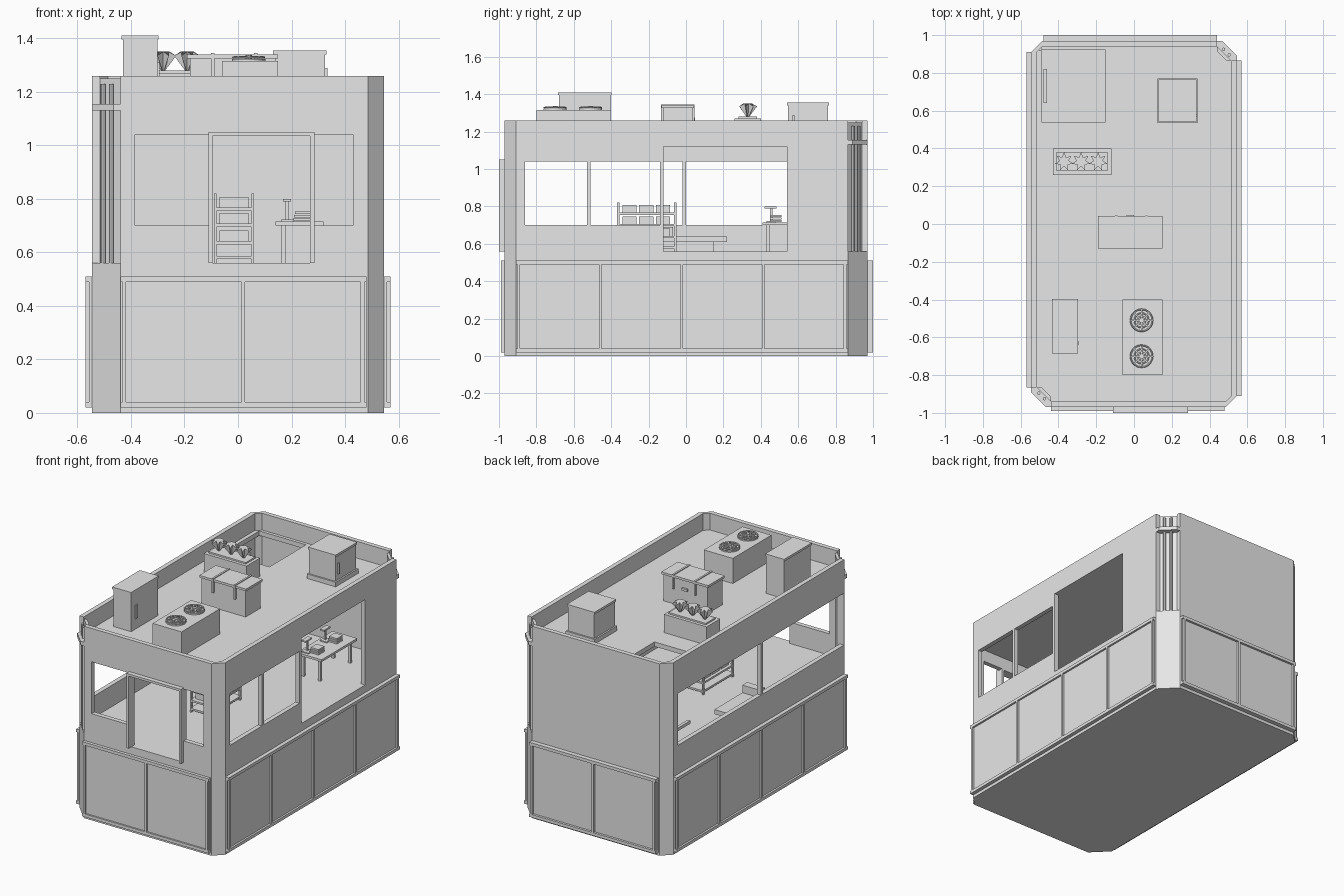
import bpy, bmesh, math
from mathutils import Matrix, Vector

if "Cube" in bpy.data.objects:
    bpy.data.objects.remove(bpy.data.objects["Cube"], do_unlink=True)

grey = bpy.data.materials.new("plain_grey")
grey.use_nodes = True
grey.diffuse_color = (.8, .8, .8, 1)
grey.node_tree.nodes["Principled BSDF"].inputs["Base Color"].default_value = grey.diffuse_color


def finish(name, bm):
    """Turn a bmesh into a named grey object."""
    bmesh.ops.recalc_face_normals(bm, faces=bm.faces)
    mesh = bpy.data.meshes.new(name)
    bm.to_mesh(mesh)
    bm.free()
    mesh.materials.append(grey)
    part = bpy.data.objects.new(name, mesh)
    bpy.context.collection.objects.link(part)
    return part


def prism(name, outline, bottom, top):
    """Extrude a flat outline upward."""
    bm = bmesh.new()
    face = bm.faces.new([bm.verts.new((x, y, bottom)) for x, y in outline])
    grown = bmesh.ops.extrude_face_region(bm, geom=[face])["geom"]
    moved = [v for v in grown if isinstance(v, bmesh.types.BMVert)]
    bmesh.ops.translate(bm, verts=moved, vec=(0, 0, top - bottom))
    return finish(name, bm)


def box(name, xs, ys, zs):
    (left, right), (front, back) = xs, ys
    outline = [(left, front), (right, front), (right, back), (left, back)]
    return prism(name, outline, *zs)


def tube(name, centre, radius, height, top_radius=None, sides=16):
    """Upright cylinder or cone standing on its centre point."""
    bm = bmesh.new()
    wide = radius if top_radius is None else top_radius
    place = Matrix.Translation(Vector(centre) + Vector((0, 0, height / 2)))
    bmesh.ops.create_cone(bm, cap_ends=True, segments=sides, radius1=radius,
                          radius2=wide, depth=height, matrix=place)
    return finish(name, bm)


def strip(name, along, span, depth, zs):
    """Box whose long direction lies along x or y."""
    if along == "x":
        return box(name, span, depth, zs)
    return box(name, depth, span, zs)


FLOOR, ROOF, TOP = .56, 1.15, 1.26
WINDOW = (.7, 1.04)


def wall(name, along, span, depth, openings):
    """Wall made of piers, sills and lintels around its openings."""
    start = span[0]
    for a, b, low, high in openings:
        if a - start > .001:
            strip(name + "_pier", along, (start, a), depth, (FLOOR, TOP))
        if low > FLOOR:
            strip(name + "_sill", along, (a, b), depth, (FLOOR, low))
        strip(name + "_lintel", along, (a, b), depth, (high, TOP))
        start = b
    strip(name + "_pier", along, (start, span[1]), depth, (FLOOR, TOP))


def cladding(name, along, span, depth, panels):
    """Lower panelling: flat back plate with raised rails and posts."""
    inner, outer = depth
    middle = inner + (outer - inner) * .5
    a, b = span
    strip(name + "_plate", along, span, sorted((inner, middle)), (.02, .51))
    full = sorted((inner, outer))
    for low, high in ((.02, .04), (.49, .51)):
        strip(name + "_rail", along, span, full, (low, high))
    for i in range(panels + 1):
        c = a + .015 + (b - a - .03) * i / panels
        strip(name + "_post", along, (c - .007, c + .007), full, (.04, .49))


# Solid base with chamfered corners
prism("base", [(-.44, -.97), (.485, -.97), (.545, -.91), (.545, .865), (.44, .97),
               (-.485, .97), (-.545, .91), (-.545, -.865)], 0, FLOOR)
cladding("front_cladding", "x", (-.44, .48), (-.97, -.99), 2)
cladding("back_cladding", "x", (-.48, .44), (.97, 1), 2)
cladding("left_cladding", "y", (-.91, .865), (.545, .57), 4)
cladding("right_cladding", "y", (-.865, .91), (-.545, -.57), 4)

# Upper walls
wall("front_wall", "x", (-.44, .485), (-.97, -.94),
     [(-.385, -.11, *WINDOW), (-.11, .28, FLOOR, 1.05), (.28, .43, *WINDOW)])
wall("back_wall", "x", (-.485, .44), (.94, .97), [])
wall("left_wall", "y", (-.91, .865), (.515, .545),
     [(-.86, -.53, *WINDOW), (-.51, -.14, *WINDOW), (-.12, .54, FLOOR, 1.12)])
wall("right_wall", "y", (-.865, .91), (-.545, -.515),
     [(-.86, -.02, *WINDOW), (0, .86, *WINDOW)])

# Door frame
for x in (-.11, .27):
    box("door_post", (x, x + .015), (-1, -.94), (FLOOR, 1.05))
box("door_head", (-.11, .285), (-1, -.94), (1.035, 1.05))

# Corners: one pair plain, the other recessed with pipes and a bracket
for s in (1, -1):
    prism("plain_corner", [(s * x, s * y) for x, y in
          ((.485, -.97), (.545, -.91), (.515, -.91), (.485, -.94))], FLOOR, TOP)
    prism("recessed_corner", [(s * x, s * y) for x, y in
          ((.44, .94), (.515, .865), (.49, .865), (.44, .915))], FLOOR, TOP - .01)
    prism("corner_bracket", [(s * x, s * y) for x, y in
          ((.44, .97), (.465, .97), (.545, .89), (.545, .865), (.515, .865), (.44, .94))],
          1.13, 1.155)
    for t in (-.013, .017):
        tube("corner_pipe", (s * (.487 + t), s * (.912 - t), FLOOR), .009, .67, sides=8)

# Roof deck with an open hatch
prism("roof_front", [(-.44, -.94), (.485, -.94), (.515, -.91), (.515, .54),
                     (-.515, .54), (-.515, -.865)], ROOF - .03, ROOF)
prism("roof_back", [(-.15, .54), (.515, .54), (.515, .865), (.44, .94), (-.15, .94)],
      ROOF - .03, ROOF)
box("hatch_edge", (-.515, -.49), (.54, .92), (ROOF - .03, ROOF))
box("hatch_edge", (-.49, -.15), (.92, .94), (ROOF - .03, ROOF))
box("hatch_handrail", (-.48, -.46), (.64, .82), (.74, .76))

# Tall duct box
box("duct", (-.43, -.30), (-.68, -.40), (ROOF, 1.395))
box("duct_lid", (-.435, -.297), (-.685, -.397), (1.395, 1.41))
box("duct_handle", (-.30, -.293), (-.64, -.62), (1.22, 1.31))

# Twin fan unit
box("fan_unit", (-.06, .15), (-.80, -.40), (ROOF, 1.315))
for y in (-.70, -.51):
    tube("fan_base", (.04, y, 1.315), .062, .008, sides=20)
    for ring in (.058, .038, .02):
        bpy.ops.mesh.primitive_torus_add(location=(.04, y, 1.328), major_radius=ring,
                                         minor_radius=.004, major_segments=20,
                                         minor_segments=6)
        bpy.context.object.name = "fan_ring"
        bpy.context.object.data.materials.append(grey)
    for k in range(4):
        blade = box("fan_blade", (-.055, .055), (-.004, .004), (0, .005))
        blade.location = (.04, y, 1.328)
        blade.rotation_euler.z = math.pi * k / 4
    tube("fan_hub", (.04, y, 1.32), .012, .017, sides=10)

# Middle equipment cabinet
box("cabinet", (-.18, .14), (-.12, .035), (ROOF, 1.325))
box("cabinet_lid", (-.19, .15), (-.13, .042), (1.325, 1.34))
for x in (-.10, .06):
    box("cabinet_strap", (x, x + .012), (-.133, .045), (1.25, 1.345))
box("cabinet_handle", (-.04, 0), (.035, .048), (1.26, 1.275))

# Planter with three spiky plants
box("planter", (-.43, -.12), (.26, .40), (ROOF, 1.27))
box("planter_soil", (-.41, -.14), (.28, .38), (1.27, 1.28))
for x in (-.37, -.28, -.19):
    plant = tube("plant", (x, .33, 1.28), .008, .055, .05, sides=14)
    crown = [v for v in plant.data.vertices if v.co.z > 1.3]
    for i, v in enumerate(crown):
        if i % 2:
            v.co.x += (x - v.co.x) * .5
            v.co.y += (.33 - v.co.y) * .5
            v.co.z += .015

# Back vent box
box("vent_box", (.135, .325), (.545, .76), (ROOF, 1.34))
box("vent_lid", (.13, .33), (.54, .765), (1.34, 1.355))
box("vent_foot", (.125, .335), (.535, .77), (ROOF, ROOF + .03))
box("vent_latch", (.325, .335), (.57, .58), (1.22, 1.29))

# Storage rack with boxes
for x in (-.09, .05):
    for y in (-.37, -.065):
        box("rack_post", (x, x + .01), (y, y + .015), (FLOOR, .82))
for z in (.575, .63, .695, .755):
    box("rack_shelf", (-.09, .06), (-.37, -.05), (z, z + .012))
for z in (.642, .707, .767):
    for y in (-.34, -.25, -.16):
        box("rack_carton", (-.07, .04), (y, y + .075), (z, z + .04))

# Bench beside the window
box("bench_base", (-.47, -.37), (-.12, .15), (FLOOR, .61))
box("bench_seat", (-.49, -.36), (-.12, .22), (.61, .64))
box("bench_end", (-.49, -.36), (-.12, -.07), (.64, .69))

# Work table and the things on it
box("table_top", (.14, .32), (.41, .78), (.70, .715))
for x in (.16, .28):
    for y in (.43, .74):
        box("table_leg", (x, x + .018), (y, y + .018), (FLOOR, .70))
for y in (.45, .64):
    box("lamp_foot", (.16, .21), (y - .02, y + .03), (.715, .722))
    box("lamp_stem", (.178, .188), (y, y + .012), (.722, .79))
    box("lamp_head", (.168, .198), (y - .03, y + .035), (.79, .80))
    for i in range(3):
        box("book", (.205 + .004 * i, .27), (y, y + .06),
            (.717 + .013 * i, .727 + .013 * i))
